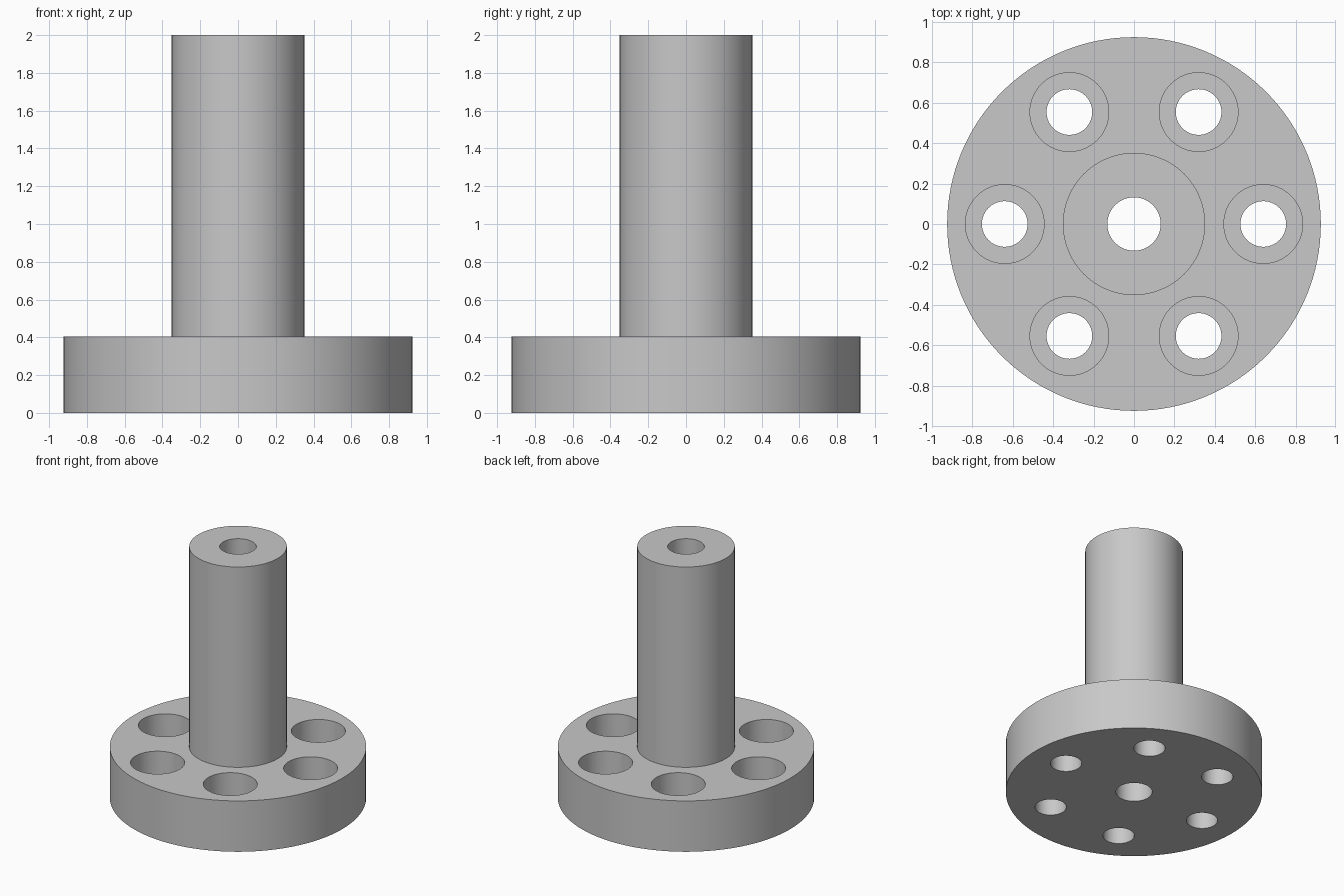
import bpy
import bmesh
from math import cos, sin, pi, radians

if "Cube" in bpy.data.objects:
    bpy.data.objects.remove(bpy.data.objects["Cube"], do_unlink=True)

# Dimensions
HEIGHT, FLANGE_H = 2.0, 0.405
FLANGE_R, SHAFT_R, BORE_R = 0.925, 0.352, 0.132
HOLE_R, COUNTERBORE_R, BOLT_CIRCLE_R = 0.113, 0.195, 0.64
COUNTERBORE_Z = 0.185

grey = bpy.data.materials.new("grey_metal")
colour = (0.58, 0.58, 0.58, 1)
grey.use_nodes = True
grey.diffuse_color = colour
grey.node_tree.nodes["Principled BSDF"].inputs["Base Color"].default_value = colour


def lathe(bm, profile, segments, centre=(0, 0), closed=True):
    """Revolve (radius, z) points; an open profile gets end caps."""
    rings = []
    for r, z in profile:
        angles = [2 * pi * i / segments for i in range(segments)]
        rings.append([bm.verts.new((centre[0] + r * cos(a), centre[1] + r * sin(a), z))
                      for a in angles])
    pairs = list(zip(rings, rings[1:]))
    if closed:
        pairs.append((rings[-1], rings[0]))
    for lo, hi in pairs:
        for i in range(segments):
            j = (i + 1) % segments
            bm.faces.new((lo[i], lo[j], hi[j], hi[i]))
    if not closed:
        bm.faces.new(rings[0][::-1])
        bm.faces.new(rings[-1])


def finish(bm, name):
    bmesh.ops.recalc_face_normals(bm, faces=bm.faces)
    mesh = bpy.data.meshes.new(name)
    bm.to_mesh(mesh)
    bm.free()
    mesh.materials.append(grey)
    obj = bpy.data.objects.new(name, mesh)
    bpy.context.collection.objects.link(obj)
    return obj


# Flange and hollow shaft in one turned body
bm = bmesh.new()
lathe(bm, [(BORE_R, 0), (FLANGE_R, 0), (FLANGE_R, FLANGE_H),
           (SHAFT_R, FLANGE_H), (SHAFT_R, HEIGHT), (BORE_R, HEIGHT)], 128)
body = finish(bm, "flanged_shaft")

# Six counterbored bolt holes
bm = bmesh.new()
for k in range(6):
    a = k * pi / 3
    lathe(bm, [(HOLE_R, -0.1), (HOLE_R, COUNTERBORE_Z),
               (COUNTERBORE_R, COUNTERBORE_Z), (COUNTERBORE_R, FLANGE_H + 0.1)],
          64, (BOLT_CIRCLE_R * cos(a), BOLT_CIRCLE_R * sin(a)), closed=False)
cutter = finish(bm, "bolt_hole_cutter")
cutter.hide_render = True

cut = body.modifiers.new("bolt_holes", "BOOLEAN")
cut.operation = "DIFFERENCE"
cut.solver = "EXACT"
cut.object = cutter

bpy.ops.object.select_all(action="DESELECT")
body.select_set(True)
bpy.context.view_layer.objects.active = body
bpy.ops.object.modifier_apply(modifier=cut.name)
bpy.data.objects.remove(cutter, do_unlink=True)
bpy.ops.object.shade_smooth_by_angle(angle=radians(30))
